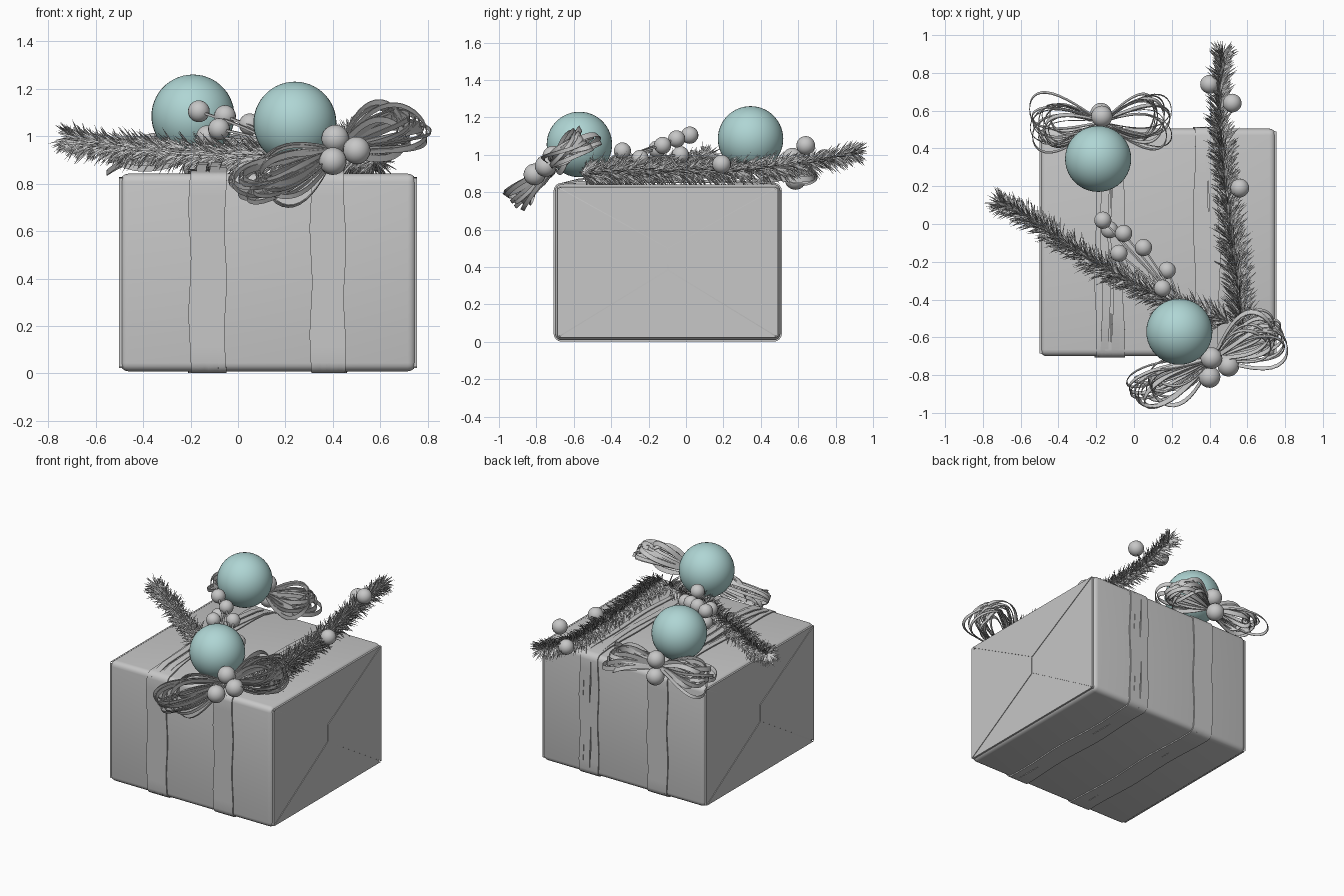
import bpy, bmesh, math, random
from mathutils import Vector as V

random.seed(4)
R = random.uniform
cube = bpy.data.objects.get("Cube")
if cube:
    bpy.data.objects.remove(cube, do_unlink=True)


def material(name, rgb):
    m = bpy.data.materials.new(name)
    m.use_nodes = True
    m.diffuse_color = (*rgb, 1)
    bsdf = m.node_tree.nodes["Principled BSDF"]
    bsdf.inputs["Base Color"].default_value = (*rgb, 1)
    bsdf.inputs["Roughness"].default_value = 0.7
    return m


GREY = material("soft grey", (0.57, 0.57, 0.57))
TEAL = material("pale teal", (0.43, 0.67, 0.66))


def finish(name, bm, mat=GREY, smooth=True):
    bmesh.ops.recalc_face_normals(bm, faces=bm.faces)
    me = bpy.data.meshes.new(name)
    bm.to_mesh(me)
    bm.free()
    me.materials.append(mat)
    ob = bpy.data.objects.new(name, me)
    bpy.context.collection.objects.link(ob)
    if smooth:
        bpy.ops.object.select_all(action='DESELECT')
        ob.select_set(True)
        bpy.context.view_layer.objects.active = ob
        bpy.ops.object.shade_smooth_by_angle(angle=math.radians(35))
    return ob


def ball(name, pos, r, mat=GREY, seg=20):
    bm = bmesh.new()
    bmesh.ops.create_uvsphere(bm, u_segments=seg, v_segments=seg * 2 // 3, radius=r)
    bmesh.ops.translate(bm, verts=bm.verts, vec=V(pos))
    return finish(name, bm, mat)


def sweep(bm, pts, wide, half_w, half_t, closed=False):
    """Sweep a flat rectangular strip along a path; wide is its width direction."""
    n, rings = len(pts), []
    for i, p in enumerate(pts):
        a = pts[i - 1] if i or closed else p
        b = pts[(i + 1) % n] if i < n - 1 or closed else p
        t = (b - a).normalized()
        w = (wide - t * wide.dot(t)).normalized()
        k = t.cross(w) * half_t
        w = w * half_w
        rings.append([bm.verts.new(p + o) for o in (w + k, k - w, -w - k, w - k)])
    for i in range(n if closed else n - 1):
        a, b = rings[i], rings[(i + 1) % n]
        for j in range(4):
            bm.faces.new((a[j], a[j - 1], b[j - 1], b[j]))
    if not closed:
        bm.faces.new(rings[0])
        bm.faces.new(rings[-1][::-1])


def along(pts, t):
    """Point on a smooth path through the given points, t from 0 to 1."""
    s = t * (len(pts) - 1)
    i = min(int(s), len(pts) - 2)
    f = s - i
    p1, p2 = pts[i], pts[i + 1]
    p0, p3 = pts[max(i - 1, 0)], pts[min(i + 2, len(pts) - 1)]
    m1, m2 = (p2 - p0) / 2, (p3 - p1) / 2
    return (p1 * (2 * f**3 - 3 * f * f + 1) + m1 * (f**3 - 2 * f * f + f)
            + p2 * (3 * f * f - 2 * f**3) + m2 * (f**3 - f * f))


# Gift box
LO, HI = V((-0.497, -0.70, 0.009)), V((0.751, 0.505, 0.842))
MID, SIZE = (LO + HI) / 2, HI - LO
bm = bmesh.new()
bmesh.ops.create_cube(bm, size=1)
for v in bm.verts:
    v.co = MID + V(a * b for a, b in zip(v.co, SIZE))
bmesh.ops.bevel(bm, geom=bm.edges[:], offset=0.035, segments=4, profile=0.5, affect='EDGES')
finish("gift_box", bm)

# Folded wrapping paper on both ends: four thin flaps with gaps as creases
y0, y1, z0, z1 = LO.y + 0.014, HI.y - 0.014, LO.z + 0.014, HI.z - 0.014
ym, za, zb, g = MID.y, 0.385, 0.5, 0.004
flaps = [
    [(y0, z0 + g), (ym - g, za), (ym - g, zb), (y0, z1 - g)],
    [(y1, z0 + g), (ym + g, za), (ym + g, zb), (y1, z1 - g)],
    [(y0 + g, z0), (y1 - g, z0), (ym, za - g)],
    [(y0 + g, z1), (y1 - g, z1), (ym, zb + g)],
]
for side, x, out in (("right", LO.x, -1), ("left", HI.x, 1)):
    bm = bmesh.new()
    for flap in flaps:
        f = bm.faces.new([bm.verts.new((x - out * 0.012, y, z)) for y, z in flap])
        ext = bmesh.ops.extrude_face_region(bm, geom=[f])["geom"]
        bmesh.ops.translate(bm, vec=(out * 0.016, 0, 0),
                            verts=[e for e in ext if isinstance(e, bmesh.types.BMVert)])
    finish(side + "_end_flaps", bm, smooth=False)


# Raffia bands wrapped around the box
def wrap_path(x, wob, lift):
    pts, r, ph = [], 0.036, R(0, 6)
    corners = [(HI.y, LO.z, -90), (HI.y, HI.z, 0), (LO.y, HI.z, 90), (LO.y, LO.z, 180)]
    e = 0.004
    ring = []
    for y, z, a0 in corners:
        cy = y - r if y > MID.y else y + r
        cz = z - r if z > MID.z else z + r
        for k in range(5):
            a = math.radians(a0 + k * 22.5)
            ring.append(V((0, cy + (r + e) * math.cos(a), cz + (r + e) * math.sin(a))))
    for i, p in enumerate(ring):
        q = ring[(i + 1) % len(ring)]
        steps = 12 if (q - p).length > 0.3 else 1
        for k in range(steps):
            c = p.lerp(q, k / steps)
            if c.z > HI.z:
                c.z += lift * math.sin(math.pi * k / steps) ** 0.5
            c.x = x + wob * math.sin(9 * c.y + ph) + wob * 0.7 * math.sin(14 * c.z + 2 * ph)
            pts.append(c)
    return pts


for name, xa, xb, n, lift in (("right_band", -0.19, -0.075, 7, 0.05),
                              ("left_band", 0.335, 0.435, 5, 0.02)):
    bm = bmesh.new()
    for i in range(n):
        x = xa + (xb - xa) * i / (n - 1)
        sweep(bm, wrap_path(x, 0.007, R(0, lift)), V((1, 0, 0)), R(0.014, 0.023), 0.004, True)
    finish(name, bm)


# Raffia bows: fans of teardrop loops on each side of a knot
def bow(name, knot, up, sides, count):
    bm = bmesh.new()
    knot, X, up = V(knot), V((1, 0, 0)), V(up).normalized()
    normal = X.cross(up)
    for cx, cu, width in sides:
        for i in range(count):
            d = X * cx + up * cu + normal * R(-0.06, 0.06)
            side = normal.cross(d).normalized()
            d = (d + side * R(-0.07, 0.07)) * R(0.72, 1.04)
            side = (side + normal * R(-0.45, 0.45)) * width * R(0.45, 1.1)
            bend = normal * R(-0.02, 0.04)
            pts = [knot + d * math.sin(math.pi * t) + side * math.sin(2 * math.pi * t)
                   + bend * math.sin(3 * math.pi * t) for t in (k / 26 for k in range(27))]
            tilt = normal + side.normalized() * R(-0.4, 0.4)
            sweep(bm, pts, tilt, R(0.009, 0.016), 0.002)
    finish(name, bm)


bow("front_bow", (0.42, -0.71, 0.94), (0, 0.74, 0.67),
    [(-0.41, -0.24, 0.115), (0.34, 0.2, 0.11)], 15)
bow("back_bow", (-0.17, 0.54, 0.92), (0, 0.95, 0.2),
    [(-0.37, -0.02, 0.115), (0.36, -0.01, 0.11)], 13)


# Fir branches: a stem with many thin pointed needles
def branch(name, path, count):
    path = [V(p) for p in path]
    bm = bmesh.new()
    sweep(bm, [along(path, k / 24) for k in range(25)], V((0, 0, 1)), 0.009, 0.009)
    for i in range(count):
        t = i / count
        p = along(path, t)
        ahead = (along(path, min(t + 0.02, 1)) - along(path, min(t, 0.98) - 0.02)).normalized()
        a = R(0, 2 * math.pi)
        s = ahead.cross(V((0, 0, 1))).normalized()
        u = s.cross(ahead)
        out = s * math.cos(a) + u * math.sin(a)
        d = (out * R(0.5, 1.0) + ahead * R(0.45, 1.0)).normalized()
        d = d * R(0.09, 0.145) * (1 - 0.25 * t * t)
        e1 = d.orthogonal().normalized() * 0.0042
        e2 = d.normalized().cross(e1)
        base = [bm.verts.new(p + e1 * math.cos(k * 2.094) + e2 * math.sin(k * 2.094))
                for k in range(3)]
        # slight droop halfway before the tip
        mid = [bm.verts.new(b.co + d * 0.55) for b in base]
        tip = bm.verts.new(p + d - V((0, 0, 0.008)))
        for k in range(3):
            bm.faces.new((base[k - 1], base[k], mid[k], mid[k - 1]))
            bm.faces.new((mid[k - 1], mid[k], tip))
    finish(name, bm, smooth=False)


branch("right_fir_branch", [(0.5, -0.52, 0.9), (0.2, -0.41, 0.91), (-0.05, -0.29, 0.92),
                            (-0.32, -0.13, 0.94), (-0.55, 0.03, 0.96), (-0.7, 0.11, 0.985)], 1300)
branch("left_fir_branch", [(0.58, -0.56, 0.9), (0.55, -0.3, 0.91), (0.51, 0.0, 0.91),
                           (0.48, 0.3, 0.92), (0.455, 0.6, 0.95), (0.47, 0.9, 1.01)], 1400)

# Large baubles
ball("back_bauble", (-0.19, 0.345, 1.085), 0.175, TEAL, 40)
ball("front_bauble", (0.24, -0.57, 1.055), 0.175, TEAL, 40)

# Berries on the bows, the fir and the twig
groups = {
    "front_bow_berry": (0.058, [(0.41, -0.71, 0.99), (0.5, -0.75, 0.94), (0.4, -0.81, 0.895)]),
    "back_bow_berry": (0.057, [(-0.17, 0.57, 0.98), (-0.175, 0.585, 0.87)]),
    "fir_berry": (0.05, [(0.4, 0.74, 0.98), (0.52, 0.64, 1.05), (0.56, 0.19, 0.95)]),
    "twig_berry": (0.046, [(-0.165, 0.02, 1.105), (-0.13, -0.03, 1.0), (-0.055, -0.05, 1.085),
                           (-0.08, -0.155, 1.03), (0.05, -0.125, 1.05),
                           (0.175, -0.245, 0.98), (0.15, -0.34, 1.02)]),
}
for name, (r, spots) in groups.items():
    for i, pos in enumerate(spots):
        ball(f"{name}_{i + 1}", pos, r)

# Twig stems reaching to the berries
bm = bmesh.new()
root = V((0.24, -0.42, 0.93))
for pos in groups["twig_berry"][1]:
    end = V(pos)
    bend = root.lerp(end, 0.55) + V((0.01, -0.01, 0.01))
    sweep(bm, [along([root, bend, end], k / 8) for k in range(9)], V((0, 0, 1)), 0.005, 0.005)
finish("berry_twig", bm)
